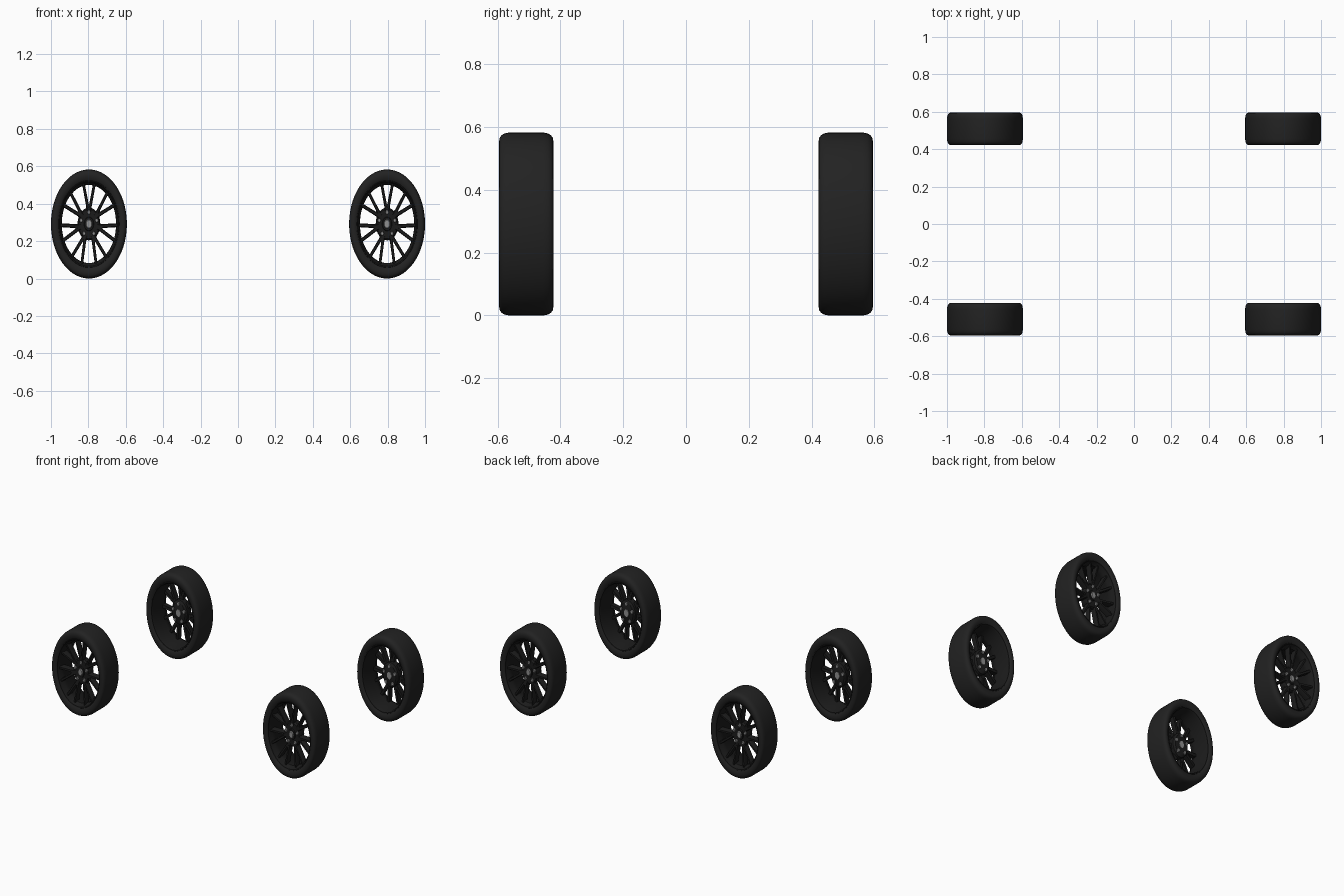
import bpy, bmesh, math
from mathutils import Vector

if "Cube" in bpy.data.objects:
    bpy.data.objects.remove(bpy.data.objects["Cube"])

RX, RZ = 0.203, 0.2915        # wheels are slightly squashed along x
CX, CY = 0.797, 0.509         # wheel centre positions
SEG = 56


def material(name, v):
    m = bpy.data.materials.new(name)
    m.diffuse_color = (v, v, v, 1)
    m.use_nodes = True
    m.node_tree.nodes["Principled BSDF"].inputs["Base Color"].default_value = m.diffuse_color
    return m


RUBBER = material("rubber_black", 0.016)
ALLOY = material("alloy_black", 0.011)
STEEL = material("steel_grey", 0.28)


def lathe(bm, profile, seg=SEG, centre=(0, 0)):
    """Revolve a closed (radius, y) loop around the y axis."""
    rings = []
    for i in range(seg):
        a = 2 * math.pi * i / seg
        rings.append([bm.verts.new((centre[0] + r * math.cos(a), y, centre[1] + r * math.sin(a)))
                      for r, y in profile])
    n = len(profile)
    for i in range(seg):
        p, q = rings[i], rings[(i + 1) % seg]
        for j in range(n):
            k = (j + 1) % n
            bm.faces.new((p[j], p[k], q[k], q[j]))


def disc(bm, profile, seg, centre=(0, 0)):
    """Revolve an open (radius, y) profile and cap both ends."""
    rings = []
    for r, y in profile:
        rings.append([bm.verts.new((centre[0] + r * math.cos(2 * math.pi * i / seg), y,
                                    centre[1] + r * math.sin(2 * math.pi * i / seg)))
                      for i in range(seg)])
    for p, q in zip(rings, rings[1:]):
        for i in range(seg):
            k = (i + 1) % seg
            bm.faces.new((p[i], p[k], q[k], q[i]))
    bm.faces.new(rings[0])
    bm.faces.new(rings[-1])


def polar(r, a):
    return Vector((r * math.cos(a), 0, r * math.sin(a)))


def beam(bm, a, b, wa, wb, ya, yb):
    """Bevelled bar from a to b; w = width, y = (front, back) depth at each end."""
    side = (b - a).normalized().cross(Vector((0, 1, 0)))
    ends = []
    for p, w, (f, k) in ((a, wa, ya), (b, wb, yb)):
        section = ((-0.5, k), (-0.5, f + 0.008), (-0.3, f), (0.3, f), (0.5, f + 0.008), (0.5, k))
        ends.append([bm.verts.new(p + side * (s * w) + Vector((0, y, 0))) for s, y in section])
    p, q = ends
    for i in range(6):
        k = (i + 1) % 6
        bm.faces.new((p[i], p[k], q[k], q[i]))
    bm.faces.new(p)
    bm.faces.new(q)


def tyre(bm):
    half = [(0.79, -0.077), (0.83, -0.084), (0.89, -0.087), (0.94, -0.085),
            (0.97, -0.079), (0.99, -0.069), (1.0, -0.054)]
    lathe(bm, half + [(1.0, 0)] + [(r, -y) for r, y in reversed(half)])


def rim(bm):
    lathe(bm, [(0.81, -0.074), (0.795, -0.081), (0.775, -0.078), (0.76, -0.064),
               (0.72, -0.05), (0.715, -0.025), (0.745, 0.0), (0.75, 0.068),
               (0.775, 0.079), (0.795, 0.08), (0.81, 0.074)])


def spokes(bm):
    # seven forked spokes, one pointing straight up
    for i in range(7):
        a = math.pi / 2 + 2 * math.pi * i / 7
        beam(bm, polar(0.2, a), polar(0.37, a), 0.15, 0.14, (-0.046, -0.012), (-0.051, -0.014))
        for s in (-1, 1):
            beam(bm, polar(0.3, a + s * 0.09), polar(0.75, a + s * 0.195), 0.075, 0.07,
                 (-0.05, -0.014), (-0.064, -0.024))


def hub(bm):
    disc(bm, [(0.24, 0.012), (0.29, 0.002), (0.3, -0.035), (0.27, -0.046),
              (0.13, -0.046), (0.12, -0.052)], 32)


def nuts(bm):
    # five wheel nuts and the centre cap, showing on both sides of the hub
    for i in range(5):
        a = math.pi / 2 + 2 * math.pi * i / 5
        disc(bm, [(0.04, 0.018), (0.045, 0.014), (0.045, -0.052), (0.035, -0.057)], 6,
             (0.215 * math.cos(a), 0.215 * math.sin(a)))
    disc(bm, [(0.085, 0.016), (0.085, -0.054), (0.07, -0.059)], 24)


def make(name, builder, mat, cx, side):
    bm = bmesh.new()
    builder(bm)
    # side = -1 faces the front, +1 is mirrored to face the back
    for v in bm.verts:
        v.co = (cx + v.co.x * RX, side * (CY - v.co.y), RZ + v.co.z * RZ)
    bmesh.ops.recalc_face_normals(bm, faces=bm.faces)
    me = bpy.data.meshes.new(name)
    bm.to_mesh(me)
    bm.free()
    me.materials.append(mat)
    for p in me.polygons:
        p.use_smooth = True
    me.set_sharp_from_angle(angle=math.radians(35))
    bpy.context.collection.objects.link(bpy.data.objects.new(name, me))


# profiles have their outer face at -y, so CY - y lands it on the far outside
for side, end in ((-1, "front"), (1, "back")):
    for cx, lr in ((-CX, "left"), (CX, "right")):
        for part, builder, mat in (("tyre", tyre, RUBBER), ("rim", rim, ALLOY),
                                   ("spokes", spokes, ALLOY), ("hub", hub, ALLOY),
                                   ("wheel_nuts", nuts, STEEL)):
            make(f"{end}_{lr}_{part}", builder, mat, cx, side)
